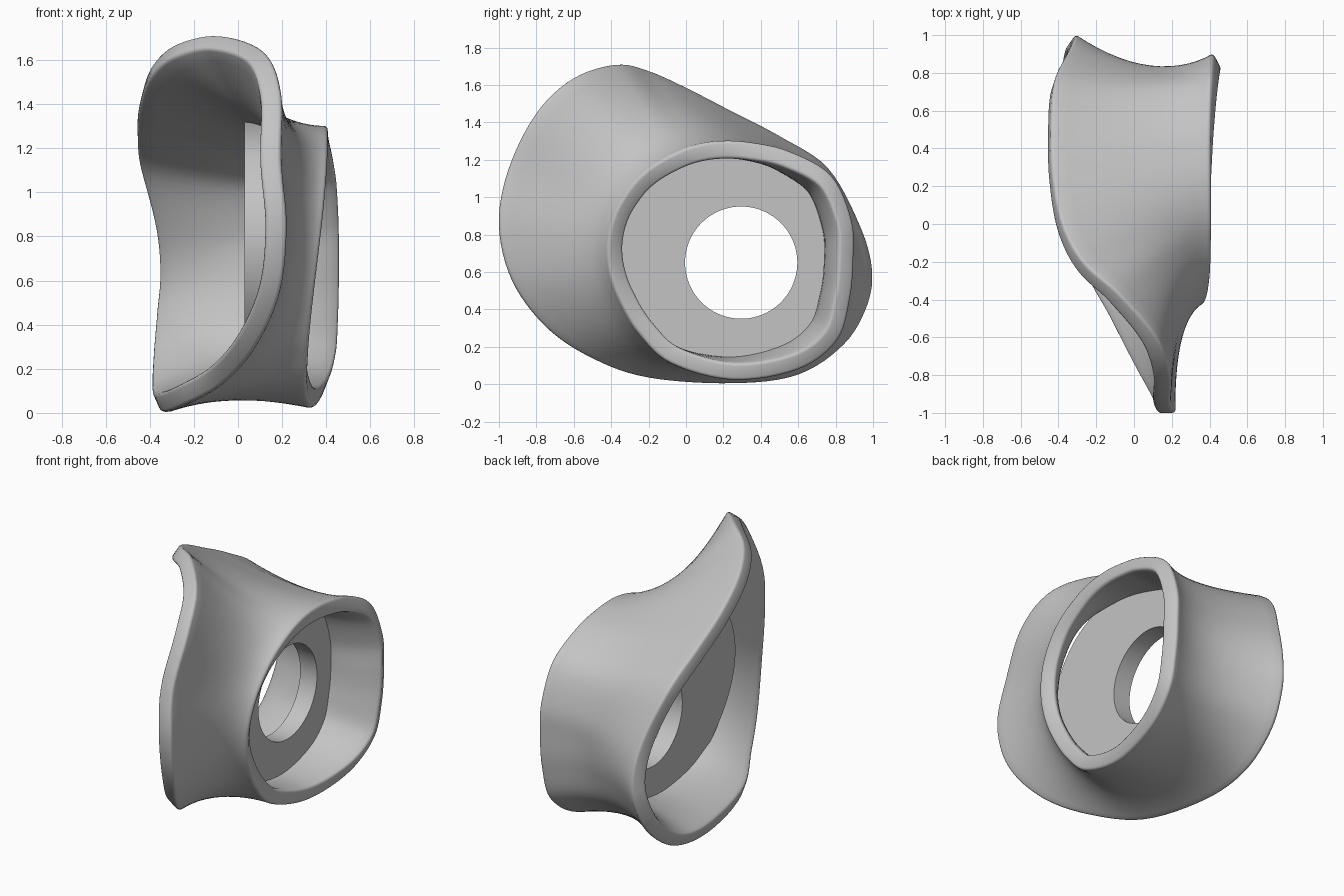
import bpy, bmesh, math
from mathutils import Vector

if "Cube" in bpy.data.objects:
    bpy.data.objects.remove(bpy.data.objects["Cube"])

STEPS = 6        # smooth points between two guide points
RINGS = 14       # rings from flared rim to lip
WALL = 0.095
MID_Y, MID_Z = 0.25, 0.65

# Guide points around the x axis: flared rim (x, y, z) and lip (y, z)
GUIDES = [
    ((-.31, 1, .62), (.9, .67)),
    ((-.34, .93, .86), (.89, .88)),
    ((-.42, .76, 1.16), (.78, 1.12)),
    ((-.44, .5, 1.33), (.55, 1.25)),
    ((-.43, .25, 1.46), (.34, 1.295)),
    ((-.38, 0, 1.59), (.18, 1.3)),
    ((-.27, -.2, 1.68), (.04, 1.275)),
    ((-.08, -.37, 1.715), (-.08, 1.225)),
    ((.12, -.6, 1.64), (-.2, 1.15)),
    ((.195, -.8, 1.45), (-.29, 1.06)),
    ((.195, -.95, 1.15), (-.375, .92)),
    ((.22, -1, .85), (-.415, .76)),
    ((.19, -.93, .55), (-.405, .6)),
    ((.08, -.75, .3), (-.35, .44)),
    ((-.07, -.5, .13), (-.25, .27)),
    ((-.25, -.2, .03), (-.08, .11)),
    ((-.34, .25, 0), (.25, .02)),
    ((-.35, .6, .045), (.6, .075)),
    ((-.34, .85, .21), (.81, .23)),
    ((-.32, .975, .42), (.88, .45)),
]


def smooth_loop(points):
    """Closed smooth curve through the guide points."""
    out, n = [], len(points)
    for i in range(n):
        a, b, c, d = (points[(i + k) % n] for k in (-1, 0, 1, 2))
        for s in range(STEPS):
            t = s / STEPS
            out.append(b + (c - a) * t / 2 + (a * 2 - b * 5 + c * 4 - d) * t**2 / 2
                       + (b * 3 - a - c * 3 + d) * t**3 / 2)
    return out


def lip_point(y, z):
    dy, dz = y - MID_Y, z - MID_Z
    return Vector((.37 + .055 * dz + .045 * dy + .05 * dy * dy - .1 * dy * dz, y, z))


def direction(p):
    a = math.atan2(p.z - MID_Z, p.y - MID_Y)
    return math.cos(a), math.sin(a)


def scaled(p, x, s):
    """Lip point moved to x and scaled about the axis."""
    return Vector((x, MID_Y + (p.y - MID_Y) * s, MID_Z + (p.z - MID_Z) * s))


def waist_point(p):
    c, s = direction(p)
    return scaled(p, .06 + .12 * s + .095 * c * c - .04 * c, .92 - .19 * c + .055 * s)


def plate_point(p, x):
    """Plate edge, reaching further out where the wall flares to the front."""
    c, s = direction(p)
    front = min(c, 0)
    return scaled(p, x, .94 - .1 * c + .05 * s + .14 * front**2 - .12 * s * front)


def build(name, loops, material, closed=False):
    """Bridge a list of equal loops into an object."""
    bm = bmesh.new()
    rows = [[bm.verts.new(p) for p in loop] for loop in loops]
    if closed:
        rows.append(rows[0])
    for r, q in zip(rows, rows[1:]):
        for j in range(len(r)):
            k = (j + 1) % len(r)
            bm.faces.new((r[j], r[k], q[k], q[j]))
    if closed:
        bmesh.ops.recalc_face_normals(bm, faces=bm.faces)
    mesh = bpy.data.meshes.new(name)
    bm.to_mesh(mesh)
    bm.free()
    mesh.materials.append(material)
    obj = bpy.data.objects.new(name, mesh)
    bpy.context.collection.objects.link(obj)
    bpy.ops.object.select_all(action='DESELECT')
    obj.select_set(True)
    bpy.context.view_layer.objects.active = obj
    bpy.ops.object.shade_smooth_by_angle(angle=math.radians(35))
    return obj


grey = bpy.data.materials.new("rubber grey")
grey.use_nodes = True
grey.diffuse_color = (.55, .55, .55, 1)
grey.node_tree.nodes["Principled BSDF"].inputs["Base Color"].default_value = (.55, .55, .55, 1)

rim = smooth_loop([Vector(r) for r, _ in GUIDES])
lip = smooth_loop([lip_point(*p) for _, p in GUIDES])
waist = [waist_point(p) for p in lip]

# Flared cup wall: each strand bends from rim past the waist to the lip
loops = []
for i in range(RINGS + 1):
    t = i / RINGS
    loops.append([a * (1 - t)**2 + b * (2 * t * (1 - t)) + c * t * t
                  for a, b, c in zip(rim, waist, lip)])
cup = build("cup_wall", loops, grey)
solid = cup.modifiers.new("thickness", 'SOLIDIFY')
solid.thickness = WALL
solid.offset = -1
bevel = cup.modifiers.new("soft_rims", 'BEVEL')
bevel.width = .018
bevel.segments = 3
bevel.limit_method = 'ANGLE'
bevel.angle_limit = math.radians(50)

# Inner plate with a round hole
HOLE_Y, HOLE_Z, HOLE_R = .295, .65, .3


def hole_loop(x):
    out = []
    for p in lip:
        a = math.atan2(p.z - HOLE_Z, p.y - HOLE_Y)
        out.append(Vector((x, HOLE_Y + HOLE_R * math.cos(a), HOLE_Z + HOLE_R * math.sin(a))))
    return out


BACK_X, FRONT_X = .03, .15
build("inner_plate", [[plate_point(p, BACK_X) for p in lip],
                      [plate_point(p, FRONT_X) for p in lip],
                      hole_loop(FRONT_X), hole_loop(BACK_X)], grey, closed=True)
